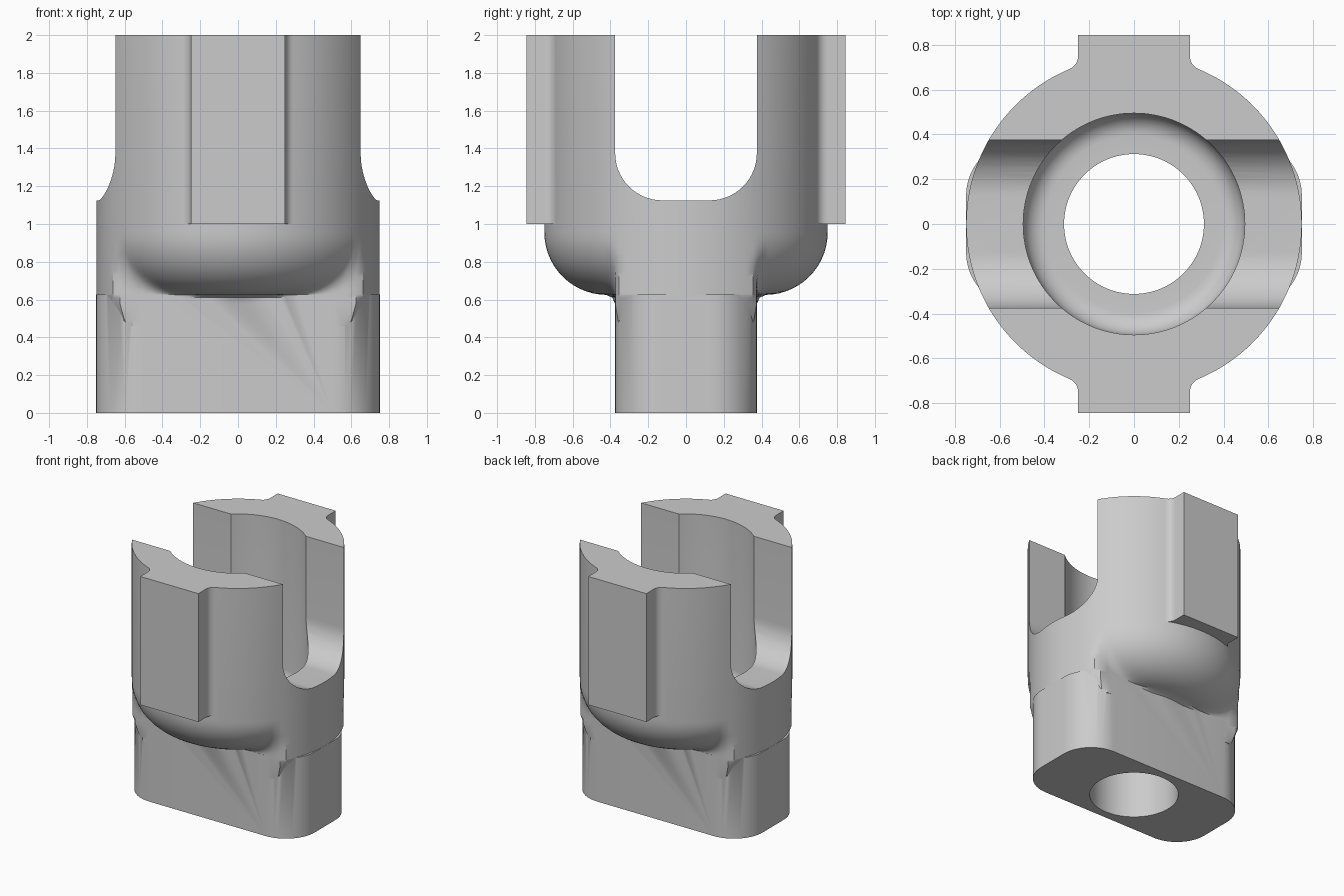
import bpy, bmesh
from math import sin, cos, pi, radians

if "Cube" in bpy.data.objects:
    bpy.data.objects.remove(bpy.data.objects["Cube"])

SEG = 128


def loft(name, rings, loop=False):
    """Skin a stack of equal-length point rings, capped unless looped."""
    bm = bmesh.new()
    vs = [[bm.verts.new(p) for p in ring] for ring in rings]
    for a, b in zip(vs, vs[1:]):
        n = len(a)
        for i in range(n):
            bm.faces.new((a[i], a[(i + 1) % n], b[(i + 1) % n], b[i]))
    bm.faces.new(vs[0][::-1])
    bm.faces.new(vs[-1])
    bmesh.ops.recalc_face_normals(bm, faces=bm.faces)
    me = bpy.data.meshes.new(name)
    bm.to_mesh(me)
    bm.free()
    ob = bpy.data.objects.new(name, me)
    bpy.context.collection.objects.link(ob)
    return ob


def prism(name, pts, z0, z1):
    return loft(name, [[(x, y, z) for x, y in pts] for z in (z0, z1)])


def lathe(name, profile):
    return loft(name, [[(r * cos(2 * pi * i / SEG), r * sin(2 * pi * i / SEG), z)
                        for i in range(SEG)] for r, z in profile])


def arc(cx, cy, r, a0, a1, n=10):
    return [(cx + r * cos(radians(a0 + (a1 - a0) * i / n)),
             cy + r * sin(radians(a0 + (a1 - a0) * i / n))) for i in range(n + 1)]


def boolean(ob, other, op):
    m = ob.modifiers.new(op, 'BOOLEAN')
    m.operation, m.solver, m.object = op, 'EXACT', other
    bpy.context.view_layer.objects.active = ob
    bpy.ops.object.modifier_apply(modifier=m.name)
    bpy.data.objects.remove(other)


def body_ring(z, R, cap, k):
    """Round lobe of radius R blended with the slab rising from the foot."""
    ring = []
    for i in range(SEG):
        t = 2 * pi * i / SEG
        slab = min(cap, 0.374 / max(abs(sin(t)), 1e-4))
        h = max(k - abs(R - slab), 0) / k
        r = min(cap, max(R, slab) + h * h * k / 4)
        ring.append((r * cos(t), r * sin(t), z))
    return ring


# round body with a bulging underside that blends into the foot
rings = [body_ring(0.46, 0.3, 0.68, 0.01), body_ring(0.49, 0.3, 0.70, 0.01),
         body_ring(0.575, 0.36, 0.732, 0.01), body_ring(0.61, 0.39, 0.745, 0.02)]
rings += [body_ring(z, r, 0.75, 0.08) for r, z in arc(0.42, 0.955, 0.33, -90, 0, 14)]
rings.append(body_ring(2.1, 0.75, 0.75, 0.08))
body = loft("fork_body", rings)

# flat foot with rounded corners
foot = []
for cx, cy, a in ((0.5005, 0.125, 0), (-0.5005, 0.125, 90),
                  (-0.5005, -0.125, 180), (0.5005, -0.125, 270)):
    foot += arc(cx, cy, 0.25, a, a + 90, 12)
boolean(body, prism("foot", foot, 0, 0.627), 'UNION')

# filleted guide tabs, front and back
half = [(0.25, 0.845)] + arc(0.3125, 0.75, 0.0625, 180, 247.4, 8) + [(0.28, 0.65)]
tab = half + [(-x, y) for x, y in reversed(half)]
for s in (1, -1):
    boolean(body, prism("guide_tab", [(x, y * s) for x, y in tab], 1.0, 2.1), 'UNION')

# stepped bore with a filleted floor
bore = [(0.3125, -0.1), (0.3125, 0.75)]
bore += arc(0.395, 0.85, 0.1, -90, 0, 8) + [(0.495, 2.3)]
boolean(body, lathe("bore_cutter", bore), 'DIFFERENCE')

# cross slot with rounded bottom corners
slot = arc(-0.125, 1.375, 0.25, 180, 270, 14) + arc(0.125, 1.375, 0.25, 270, 360, 14)
slot += [(0.375, 2.3), (-0.375, 2.3)]
boolean(body, loft("slot_cutter", [[(x, y, z) for y, z in slot] for x in (-1, 1)]), 'DIFFERENCE')

# level top
boolean(body, prism("top_cutter", [(-1, -1), (1, -1), (1, 1), (-1, 1)], 2.0, 2.5), 'DIFFERENCE')

body.select_set(True)
bpy.context.view_layer.objects.active = body
bpy.ops.object.shade_smooth_by_angle(angle=radians(30))
